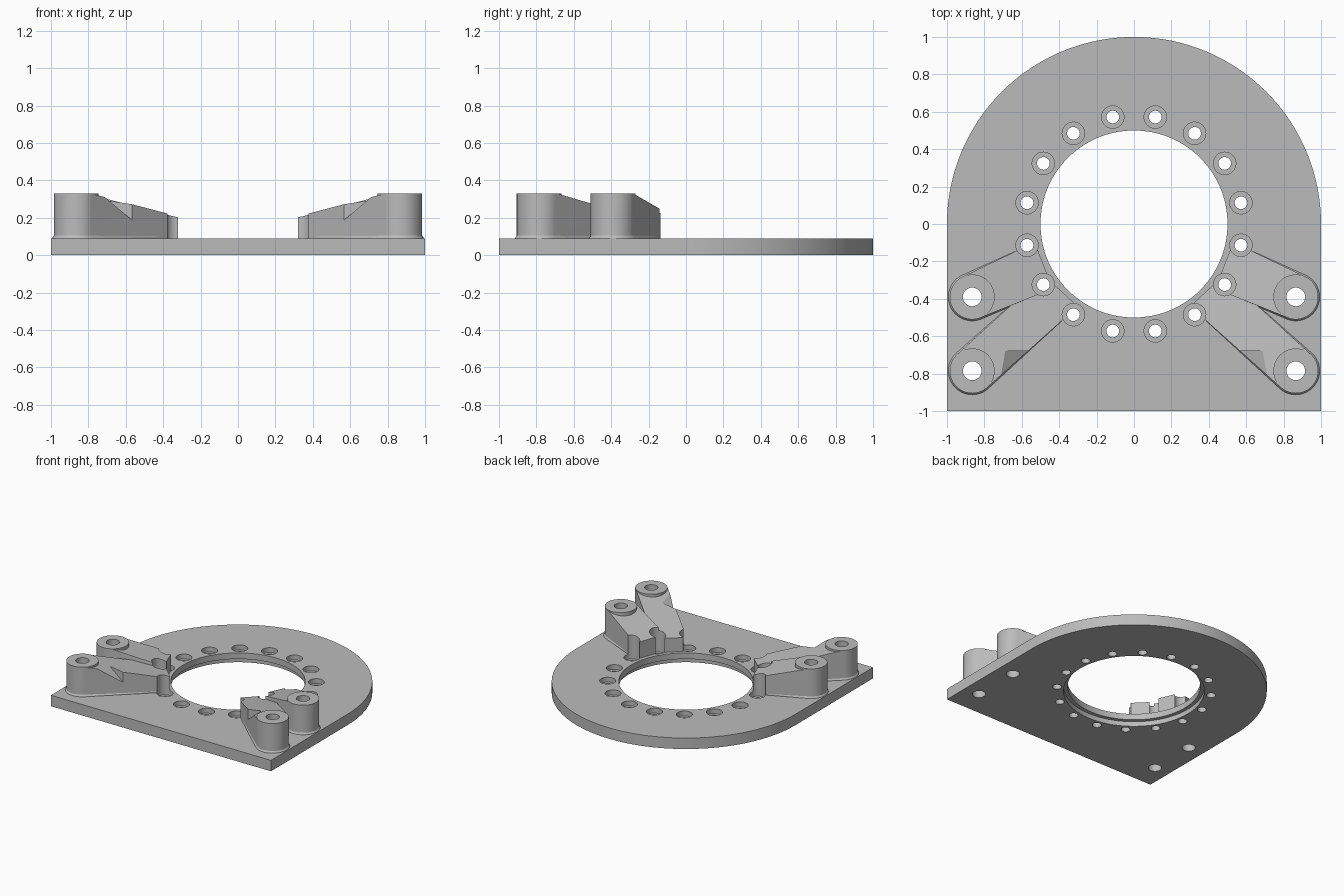
import bpy, bmesh
from math import sin, cos, pi, radians

if "Cube" in bpy.data.objects:
    bpy.data.objects.remove(bpy.data.objects["Cube"])

grey = bpy.data.materials.new("plain grey")
grey.use_nodes = True
COLOUR = (0.5, 0.5, 0.5, 1)
grey.diffuse_color = COLOUR
grey.node_tree.nodes["Principled BSDF"].inputs["Base Color"].default_value = COLOUR

PLATE_TOP, BOSS_TOP, BOSS_R = 0.09, 0.33, 0.12


def finish(bm, name):
    bmesh.ops.recalc_face_normals(bm, faces=bm.faces)
    me = bpy.data.meshes.new(name)
    bm.to_mesh(me)
    bm.free()
    me.materials.append(grey)
    ob = bpy.data.objects.new(name, me)
    bpy.context.collection.objects.link(ob)
    return ob


def circle(x, y, r, n=48):
    return [(x + r * cos(2 * pi * i / n), y + r * sin(2 * pi * i / n)) for i in range(n)]


def prism(name, outline, z0, z1):
    bm = bmesh.new()
    face = bm.faces.new([bm.verts.new((x, y, z0)) for x, y in outline])
    res = bmesh.ops.extrude_face_region(bm, geom=[face])
    for v in res["geom"]:
        if isinstance(v, bmesh.types.BMVert):
            v.co.z = z1
    return finish(bm, name)


def hull(name, points):
    bm = bmesh.new()
    for p in points:
        bm.verts.new(p)
    res = bmesh.ops.convex_hull(bm, input=bm.verts)
    loose = {g for g in res["geom_interior"] + res["geom_unused"] if isinstance(g, bmesh.types.BMVert)}
    bmesh.ops.delete(bm, geom=list(loose), context="VERTS")
    bmesh.ops.dissolve_limit(bm, angle_limit=radians(0.1), verts=bm.verts, edges=bm.edges)
    return finish(bm, name)


def combine(target, other, op):
    mod = target.modifiers.new("cut", "BOOLEAN")
    mod.operation, mod.solver, mod.object = op, "EXACT", other
    bpy.context.view_layer.objects.active = target
    bpy.ops.object.modifier_apply(modifier=mod.name)
    bpy.data.objects.remove(other)


def drill(target, x, y, r, z0, z1, n=32):
    combine(target, prism("drill", circle(x, y, r, n), z0, z1), "DIFFERENCE")


SCREWS = [(0.583 * cos(radians(11.25 + 22.5 * k)), 0.583 * sin(radians(11.25 + 22.5 * k))) for k in range(16)]
BOSSES = [(0.865, -0.39), (0.865, -0.785)]
# inner ends of the arms, the slope of each arm top, and the arm direction
ENDS = [[(0.6, -0.13), (0.518, -0.13), (0.452, -0.3), (0.47, -0.36)],
        [(0.51, -0.3), (0.452, -0.3), (0.322, -0.42), (0.322, -0.46)]]
SLOPES = [0.25, 0.195]
DIRECTIONS = [(-0.89, 0.45), (-0.77, 0.64)]


def drill_screws(target, screws):
    for x, y in screws:
        drill(target, x, y, 0.06, 0.05, 0.6)
        drill(target, x, y, 0.034, -0.1, 0.2)


# D-shaped base plate with a stepped central opening
outline = [(cos(pi * i / 96), sin(pi * i / 96)) for i in range(97)] + [(-1, -1), (1, -1)]
plate = prism("base_plate", outline, 0, PLATE_TOP)
drill(plate, 0, 0, 0.5, -0.1, 0.3, 128)
drill(plate, 0, 0, 0.53, -0.1, 0.04, 128)
drill_screws(plate, SCREWS)
for side in (-1, 1):
    for x, y in BOSSES:
        drill(plate, side * x, y, 0.05, -0.1, 0.3)


def make_mount(name, side):
    parts = []
    for (bx, by), ends, slope, (dx, dy) in zip(BOSSES, ENDS, SLOPES, DIRECTIONS):
        # upright boss
        parts.append(prism("boss", circle(side * bx, by, BOSS_R), 0.08, BOSS_TOP))
        # sloping arm from the boss to the ring
        pts = []
        for x, y in circle(bx, by, BOSS_R) + ends:
            s = (x - bx) * dx + (y - by) * dy
            pts += [(side * x, y, 0.08), (side * x, y, BOSS_TOP - slope * max(s, 0.002))]
        parts.append(hull("arm", pts))
        # small flare at the foot
        pts = [(side * x, y, z) for x, y in ends for z in (0.08, 0.1)]
        for r, z in ((0.128, 0.08), (0.128, 0.092), (BOSS_R, 0.104)):
            pts += [(x, y, z) for x, y in circle(side * bx, by, r)]
        parts.append(hull("foot", pts))
    mount = parts[0]
    mount.name = name
    for part in parts[1:]:
        combine(mount, part, "UNION")
    # slanted relief on the front arm
    wedge = [(0.74, 0.334), (0.56, 0.182), (0.56, 0.4), (0.74, 0.4)]
    relief = hull("relief", [(side * x, y, z) for x, z in wedge for y in (-0.95, -0.68)])
    combine(mount, relief, "DIFFERENCE")
    drill_screws(mount, [p for p in SCREWS if p[0] * side > 0.3 and -0.5 < p[1] < 0])
    for x, y in BOSSES:
        drill(mount, side * x, y, 0.05, 0, 0.6)
    return mount


objects = [plate, make_mount("left_mount", 1), make_mount("right_mount", -1)]
for ob in objects:
    bpy.ops.object.select_all(action="DESELECT")
    ob.select_set(True)
    bpy.context.view_layer.objects.active = ob
    bpy.ops.object.shade_smooth_by_angle(angle=radians(25))
